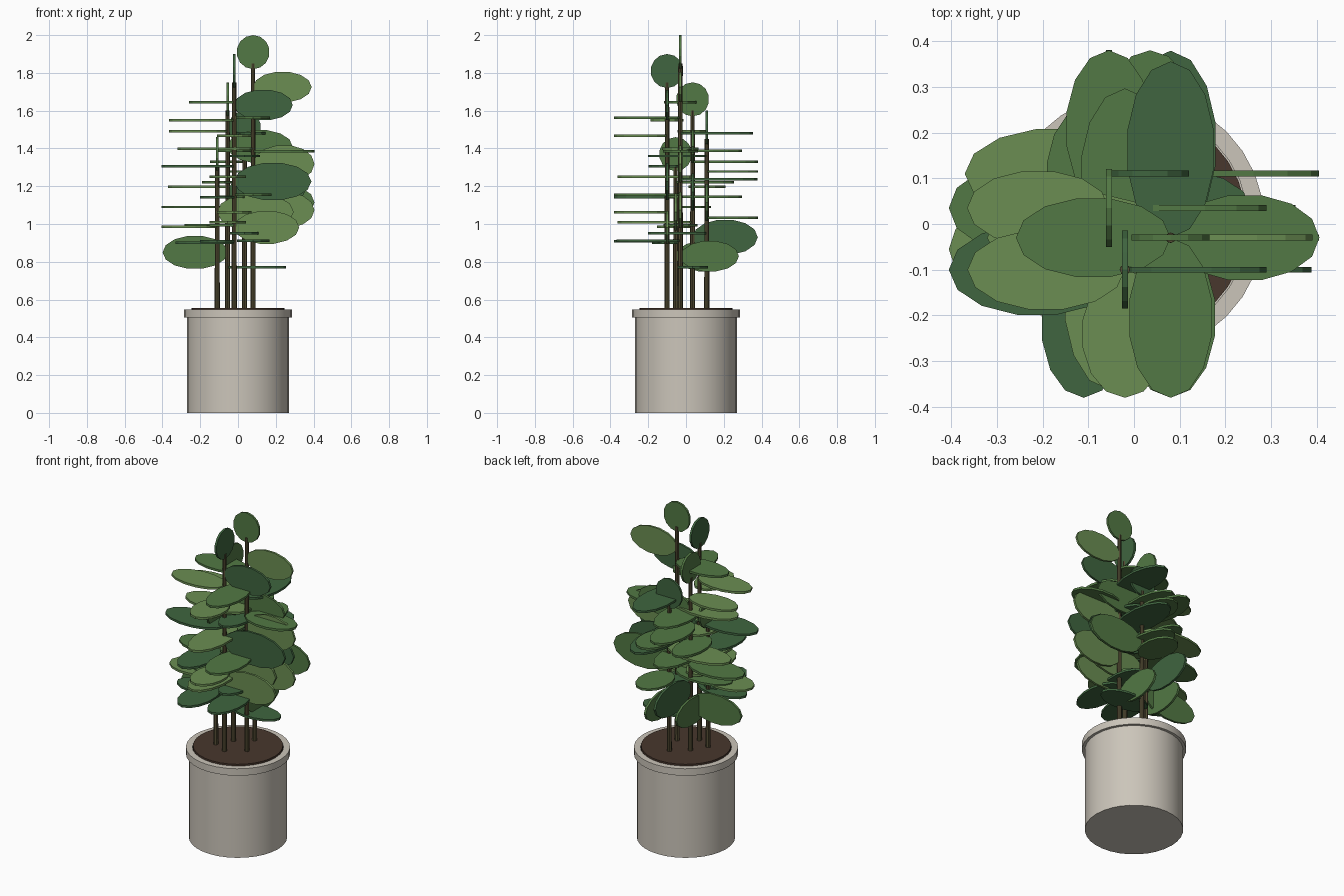
import bpy, bmesh, math
from mathutils import Matrix, Vector

if "Cube" in bpy.data.objects:
    bpy.data.objects.remove(bpy.data.objects["Cube"])

def material(name, rgb):
    m = bpy.data.materials.new(name)
    m.diffuse_color = (*rgb, 1)
    m.use_nodes = True
    m.node_tree.nodes["Principled BSDF"].inputs["Base Color"].default_value = m.diffuse_color
    return m

POT = material("stone", (0.60, 0.56, 0.49))
SOIL = material("soil", (0.065, 0.038, 0.026))
BARK = material("bark", (0.09, 0.075, 0.035))
GREENS = {"L": material("light_green", (0.145, 0.27, 0.085)),
          "M": material("mid_green", (0.085, 0.19, 0.058)),
          "D": material("dark_green", (0.05, 0.13, 0.05))}

def finish(bm, name, mat, smooth=False):
    bmesh.ops.recalc_face_normals(bm, faces=bm.faces)
    me = bpy.data.meshes.new(name)
    bm.to_mesh(me)
    bm.free()
    ob = bpy.data.objects.new(name, me)
    bpy.context.collection.objects.link(ob)
    me.materials.append(mat)
    if smooth:
        bpy.context.view_layer.objects.active = ob
        ob.select_set(True)
        bpy.ops.object.shade_smooth_by_angle(angle=math.radians(35))
        ob.select_set(False)
    return ob

def cylinder(name, x, y, z0, z1, r0, r1, seg, mat):
    bm = bmesh.new()
    bmesh.ops.create_cone(bm, cap_ends=True, segments=seg, radius1=r0, radius2=r1,
                          depth=z1 - z0, matrix=Matrix.Translation((x, y, (z0 + z1) / 2)))
    return finish(bm, name, mat, True)

def leaf(name, centre, along, across, length, width, mat, thick=0.013, seg=14):
    """Flat oval plate with its long axis 'along' and short axis 'across'."""
    a, c = Vector(along), Vector(across)
    n = a.cross(c)
    bm = bmesh.new()
    ring = []
    for i in range(seg):
        t = 2 * math.pi * i / seg
        ring.append(bm.verts.new(Vector(centre) + a * math.cos(t) * length / 2
                                 + c * math.sin(t) * width / 2 - n * thick / 2))
    f = bm.faces.new(ring)
    ext = bmesh.ops.extrude_face_region(bm, geom=[f], use_keep_orig=True)
    bmesh.ops.translate(bm, vec=n * thick,
                        verts=[v for v in ext["geom"] if isinstance(v, bmesh.types.BMVert)])
    return finish(bm, name, mat)

# pot, rim and soil
cylinder("pot", 0, 0, 0, 0.52, 0.27, 0.27, 32, POT)
bm = bmesh.new()
rings = []
for r, z in ((0.25, 0.505), (0.286, 0.505), (0.286, 0.547), (0.25, 0.547)):
    rings.append([bm.verts.new((r * math.cos(2 * math.pi * i / 32),
                                r * math.sin(2 * math.pi * i / 32), z)) for i in range(32)])
for k in range(4):
    p, q = rings[k], rings[(k + 1) % 4]
    for i in range(32):
        j = (i + 1) % 32
        bm.faces.new((p[i], p[j], q[j], q[i]))
finish(bm, "pot_rim", POT, True)
cylinder("soil", 0, 0, 0.51, 0.556, 0.247, 0.247, 32, SOIL)

# stems: x, y, top, first leaf height, leaf step, starting turn, tip faces front, leaf colours
STEMS = [
    (0.08, -0.03, 1.85, 1.725, 0.0814, 0, True, "LMMDLLDMLMDM"),
    (-0.02, -0.10, 1.75, 1.63, 0.081, 0, False, "DLLMDDMLLD"),
    (-0.055, 0.035, 1.60, 1.49, 0.080, 4, False, "LMMLDMLDMD"),
    (-0.11, -0.055, 1.31, 1.22, 0.078, 6, False, "MDLLDM"),
    (0.035, 0.11, 1.45, 1.36, 0.082, 2, True, "DMLMMD"),
]
TIPS = "MDMMD"
LIMIT = (0.405, 0.38)

for s, (x, y, top, first, step, turn, front, colours) in enumerate(STEMS):
    cylinder(f"stem_{s}", x, y, 0.53, top, 0.014, 0.011, 8, BARK)
    # upright leaf at the tip
    leaf(f"tip_leaf_{s}", (x, y, top + 0.06), (0, 0, 1), (1, 0, 0) if front else (0, 1, 0),
         0.18, 0.175, GREENS[TIPS[s]])
    # spiral of leaves down the stem, turned to the nearest quarter
    n = len(colours)
    for i, col in enumerate(colours):
        k = turn + i
        quarter = round(k * 137.5 / 90) % 4
        d = Vector(((1, 0, 0), (0, 1, 0), (-1, 0, 0), (0, -1, 0))[quarter])
        full = 0.31 + 0.10 * math.sin(math.pi * i / (n - 1))
        axis = quarter % 2
        length = min(full, LIMIT[axis] - (x, y)[axis] * d[axis])
        upright = (quarter == 0) != (k >= 11)
        if k >= 11 and quarter == 3:
            upright = False
        across = (0, 0, 1) if upright else (-d.y, d.x, 0)
        centre = Vector((x, y, first - i * step)) + d * length / 2
        leaf(f"leaf_{s}_{i}", centre, d, across, length, 0.047 + 0.38 * full, GREENS[col])

# one extra flat leaf on the tallest stem
leaf("leaf_extra", (0.243, -0.03, 1.385), (1, 0, 0), (0, 1, 0), 0.325, 0.19, GREENS["M"])
